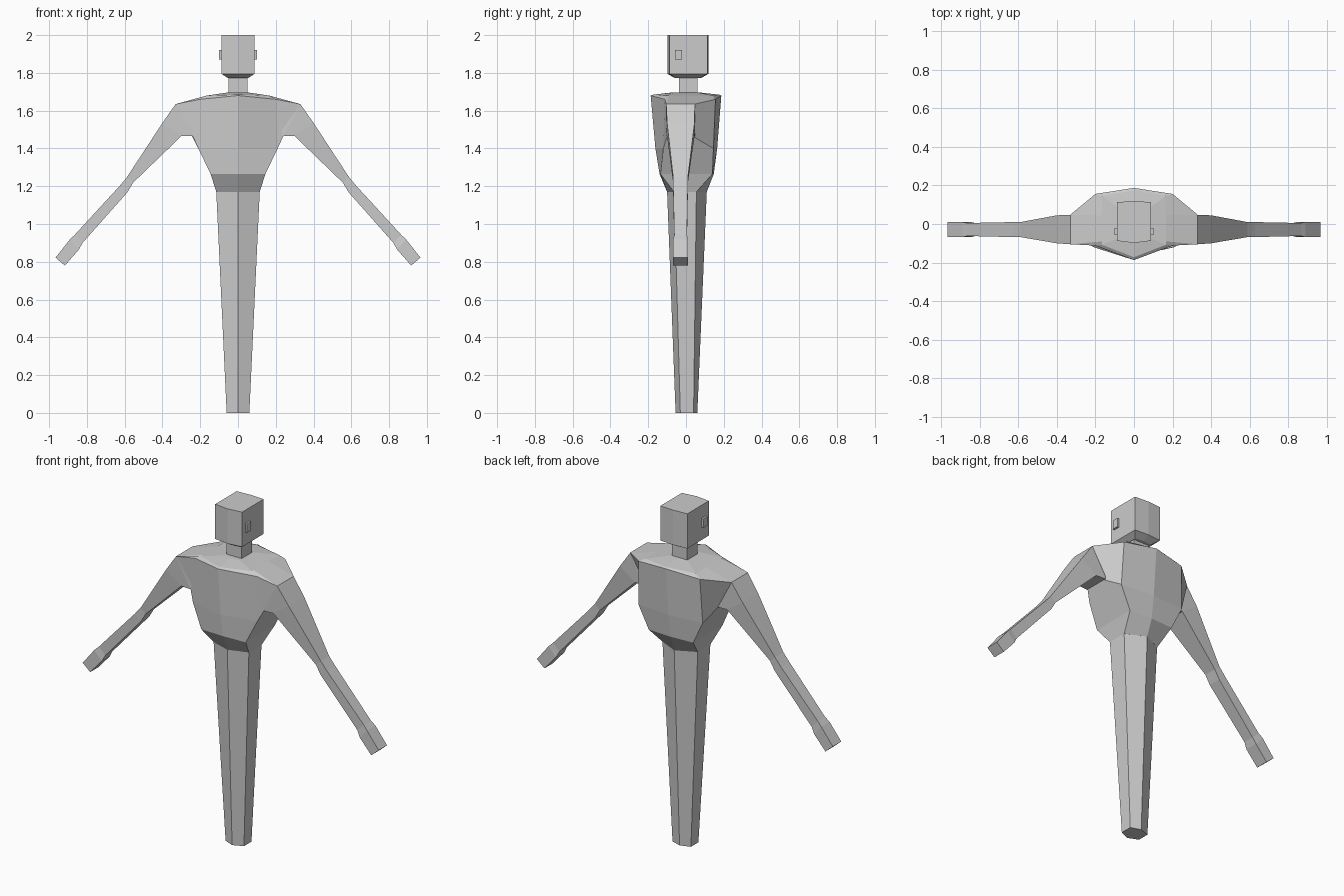
import bpy, bmesh
from mathutils import Vector


def loft(name, rings):
    """Skin a list of equal-length closed rings and cap both ends."""
    bm = bmesh.new()
    vs = [[bm.verts.new(p) for p in r] for r in rings]
    n = len(rings[0])
    for a, b in zip(vs, vs[1:]):
        for i in range(n):
            j = (i + 1) % n
            bm.faces.new((a[i], a[j], b[j], b[i]))
    bm.faces.new(vs[0])
    bm.faces.new(vs[-1])
    bmesh.ops.recalc_face_normals(bm, faces=bm.faces)
    me = bpy.data.meshes.new(name)
    bm.to_mesh(me)
    bm.free()
    ob = bpy.data.objects.new(name, me)
    bpy.context.collection.objects.link(ob)
    return ob


def symmetric(half):
    """Half ring from front centre to back centre -> full ring."""
    return half + [(-x, y, z) for x, y, z in reversed(half[1:-1])]


def hexagon(x, yf, ysf, ysb, yb, z):
    return symmetric([(0, yf, z), (x, ysf, z), (x, ysb, z), (0, yb, z)])


def rect(x0, x1, y0, y1, z):
    return [(x0, y0, z), (x1, y0, z), (x1, y1, z), (x0, y1, z)]


# Tapered lower body
loft("lower_body", [
    hexagon(.06, -.055, -.03, .04, .06, 0),
    hexagon(.115, -.1, -.063, .055, .11, 1.17),
])

# Torso: hips, waist, chest, shoulders, collar, neck base
torso = [
    [(0, -.1, 1.17), (.06, -.081, 1.17), (.115, -.063, 1.17),
     (.115, .055, 1.17), (.06, .083, 1.17), (0, .11, 1.17)],
    [(0, -.14, 1.265), (.145, -.135, 1.265), (.145, -.06, 1.265),
     (.145, .05, 1.265), (.145, .14, 1.265), (0, .147, 1.265)],
    [(0, -.162, 1.4), (.21, -.12, 1.4), (.24, -.1, 1.465),
     (.24, .035, 1.465), (.21, .145, 1.4), (0, .165, 1.4)],
    [(0, -.187, 1.68), (.2, -.112, 1.66), (.33, -.105, 1.635),
     (.33, .048, 1.635), (.2, .156, 1.66), (0, .187, 1.68)],
    [(0, -.172, 1.685), (.165, -.108, 1.68), (.165, -.09, 1.68),
     (.165, .045, 1.68), (.165, .145, 1.68), (0, .175, 1.685)],
    [(0, -.07, 1.697), (.05, -.06, 1.697), (.05, -.03, 1.697),
     (.05, .03, 1.697), (.05, .06, 1.697), (0, .065, 1.697)],
]
# Hips ring follows the corner of the hexagon below
torso[0][1] = (.115, -.0635, 1.17)
torso[0][4] = (.115, .0555, 1.17)
loft("torso", [symmetric(r) for r in torso])

# Neck and head
loft("neck", [rect(-.05, .05, -.037, .06, z) for z in (1.68, 1.785)])
loft("head", [
    hexagon(.055, -.06, -.055, .075, .08, 1.773),
    hexagon(.088, -.098, -.087, .113, .119, 1.795),
    hexagon(.088, -.098, -.087, .113, .119, 2.0),
])

# Arm sections: outer x, z, inner x, z, front y, back y
arm = [
    (.2, 1.65, .2, 1.465, -.1, .035),
    (.33, 1.635, .24, 1.465, -.105, .047),
    (.40, 1.535, .30, 1.465, -.1, .045),
    (.588, 1.248, .556, 1.218, -.068, .01),
    (.628, 1.2, .586, 1.167, -.068, .01),
    (.865, .942, .823, .9, -.062, .005),
    (.89, .918, .842, .865, -.068, .01),
    (.966, .822, .917, .78, -.068, .01),
]
for side, s in (("right", 1), ("left", -1)):
    loft(side + "_arm", [
        [(s * ox, f, oz), (s * ox, b, oz), (s * ix, b, iz), (s * ix, f, iz)]
        for ox, oz, ix, iz, f, b in arm])
    loft(side + "_ear", [
        rect(s * .08, s * .1, -.057, -.02, z) for z in (1.87, 1.922)])
